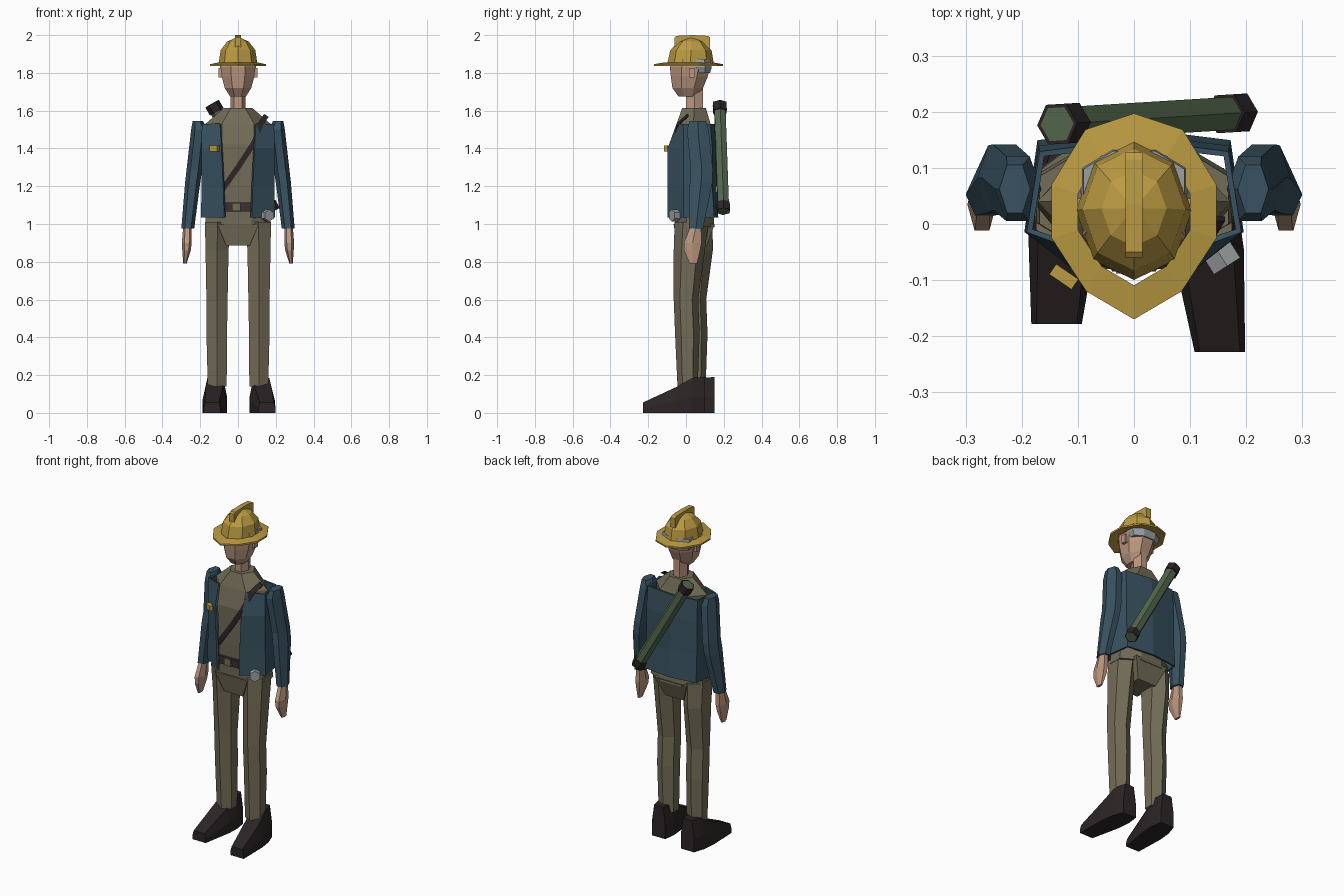
import bpy, bmesh, math
from mathutils import Vector

cube = bpy.data.objects.get("Cube")
if cube:
    bpy.data.objects.remove(cube, do_unlink=True)


def material(name, r, g, b):
    m = bpy.data.materials.new(name)
    m.use_nodes = True
    m.diffuse_color = (r, g, b, 1)
    m.node_tree.nodes["Principled BSDF"].inputs["Base Color"].default_value = (r, g, b, 1)
    return m


KHAKI = material("khaki cloth", .17, .15, .095)
BLUE = material("blue jacket", .04, .085, .12)
DARK = material("dark leather", .025, .018, .019)
BELT = material("brown belt", .045, .032, .031)
SKIN = material("skin", .50, .31, .215)
YELLOW = material("helmet yellow", .50, .33, .055)
GREEN = material("tube green", .09, .14, .075)
GREY = material("grey", .33, .35, .36)


def add(name, bm, mat):
    bmesh.ops.recalc_face_normals(bm, faces=bm.faces)
    me = bpy.data.meshes.new(name)
    bm.to_mesh(me)
    bm.free()
    me.materials.append(mat)
    ob = bpy.data.objects.new(name, me)
    bpy.context.collection.objects.link(ob)
    return ob


def skin(name, rings, mat, caps=True, closed=True):
    """Bridge a stack of equal point rings."""
    bm = bmesh.new()
    vs = [[bm.verts.new(p) for p in r] for r in rings]
    n = len(rings[0])
    for a, b in zip(vs, vs[1:]):
        for i in range(n if closed else n - 1):
            j = (i + 1) % n
            bm.faces.new((a[i], a[j], b[j], b[i]))
    if caps:
        bm.faces.new(vs[0])
        bm.faces.new(vs[-1])
    return add(name, bm, mat)


def oval(z, x0, x1, y0, y1, n=6, phase=0.0):
    """Horizontal polygon that fills the given bounds."""
    pts = [(math.cos(phase + i * math.tau / n), math.sin(phase + i * math.tau / n)) for i in range(n)]
    mx, my = max(p[0] for p in pts), max(p[1] for p in pts)
    return [((x0 + x1) / 2 + p[0] / mx * (x1 - x0) / 2,
             (y0 + y1) / 2 + p[1] / my * (y1 - y0) / 2, z) for p in pts]


def stack(name, rows, mat, n=6, phase=0.0, caps=True):
    return skin(name, [oval(*r, n, phase) for r in rows], mat, caps)


def wide(z, w, y0, y1):
    return (z, -w, w, y0, y1)


def rod(name, a, b, r, mat, n=6):
    a, b = Vector(a), Vector(b)
    bm = bmesh.new()
    bmesh.ops.create_cone(bm, cap_ends=True, segments=n, radius1=r, radius2=r, depth=(b - a).length)
    rot = (b - a).to_track_quat('Z', 'Y')
    for v in bm.verts:
        v.co = rot @ v.co + (a + b) / 2
    return add(name, bm, mat)


def box(name, centre, size, mat, turn=0.0):
    bm = bmesh.new()
    bmesh.ops.create_cube(bm, size=1)
    for v in bm.verts:
        v.co = Vector(c * s for c, s in zip(v.co, size))
    ob = add(name, bm, mat)
    ob.location = centre
    ob.rotation_euler.z = turn
    return ob


OCT = math.pi / 8

# Torso, neck, head
stack("shirt", [wide(1.03, .165, -.06, .14), wide(1.2, .16, -.07, .135), wide(1.42, .172, -.075, .135),
                wide(1.53, .172, -.05, .13), wide(1.615, .075, -.02, .105)], KHAKI)
stack("neck", [wide(1.59, .04, 0, .09), wide(1.72, .04, 0, .09)], SKIN)
stack("head", [wide(1.675, .042, -.04, .06), wide(1.72, .07, -.072, .09), wide(1.78, .086, -.08, .115),
               wide(1.83, .092, -.085, .128), wide(1.88, .085, -.07, .12)], SKIN, 8, OCT)
stack("hair", [wide(1.80, .082, .035, .128), wide(1.83, .095, .02, .136),
               wide(1.87, .09, .02, .13)], GREY, 8, OCT)
for s, side in ((1, "left"), (-1, "right")):
    box(side + "_ear", (s * .094, .03, 1.80), (.016, .03, .05), SKIN)

# Helmet: dome, brim ring and crest
dome = [wide(1.845, .103, -.1, .148), wide(1.92, .092, -.083, .135),
        wide(1.965, .058, -.04, .095), wide(1.988, .008, .02, .036)]
stack("helmet_dome", dome, YELLOW, 8, math.pi / 2)
half = [(0, -.17), (.085, -.12), (.147, -.025), (.147, .07), (.087, .168), (0, .197)]
outline = half + [(-x, y) for x, y in half[-2:0:-1]]


def brim_ring(k, z):
    return [(x * k, .02 + (y - .02) * k, z) for x, y in outline]


skin("helmet_brim", [brim_ring(.68, 1.856), brim_ring(1, 1.846), brim_ring(1, 1.836),
                     brim_ring(.68, 1.844), brim_ring(.68, 1.856)], YELLOW, caps=False)
skin("helmet_crest", [[(x, y, z) for x, z in ((-.015, 1.93), (.015, 1.93), (.015, top), (-.015, top))]
                      for y, top in ((-.06, 1.988), (-.05, 1.996), (.035, 2.0), (.115, 1.996), (.127, 1.988))],
     YELLOW)

# Open jacket: a folded sheet with thickness


def jacket_row(z, gap, front, w, back):
    h = [(gap, front), (w, -.012), (w - .022, back - .02), (0, back)]
    return [(x, y, z) for x, y in h + [(-x, y) for x, y in h[-2::-1]]]


jacket = skin("jacket", [jacket_row(1.035, .07, -.092, .19, .165), jacket_row(1.2, .075, -.092, .188, .155),
                         jacket_row(1.4, .085, -.092, .188, .155), jacket_row(1.53, .092, -.045, .186, .145)],
              BLUE, caps=False, closed=False)
thick = jacket.modifiers.new("thickness", 'SOLIDIFY')
thick.thickness = .012
thick.offset = 0

# Arms, hands, legs and boots; the left leg steps slightly forward
for s, side in ((1, "left"), (-1, "right")):
    def limb(rows):
        return [(z, s * a, s * b, y0, y1) for z, a, b, y0, y1 in rows]

    stack(side + "_sleeve", limb([(1.50, .15, .225, .005, .115), (1.545, .185, .24, .02, .105),
                                  (1.50, .165, .248, .005, .12), (1.29, .19, .272, .025, .142),
                                  (1.22, .20, .28, .02, .14), (.975, .232, .30, .015, .09)][1:]), BLUE)
    stack(side + "_hand", limb([(.99, .245, .29, .025, .08), (.90, .245, .297, -.012, .082),
                                (.86, .25, .295, -.01, .075), (.79, .272, .29, .02, .058)]), SKIN)
    dy = 0 if s > 0 else .042
    stack(side + "_leg", limb([(1.01, .04, .175, -.06, .12 + dy / 2), (.86, .05, .172, -.065 + dy / 2, .10 + dy),
                               (.6, .055, .167, -.065 + dy, .065 + dy), (.42, .058, .167, -.058 + dy, .072 + dy),
                               (.14, .06, .16, -.045 + dy, .062 + dy)]), KHAKI, 6, math.pi / 6)
    # Boot sections from heel to toe: y, base half width, top half width, height
    toe = .153 if s > 0 else .138
    rings = []
    for y, b, t, h in ((.10, .045, .03, .19), (.03, .062, .042, .185), (-.045, .064, .045, .14),
                       (-.228, .045, .036, .055)):
        cx = s * (.115 + (toe - .115) * (.10 - y) / .328)
        k = y + (0 if s > 0 else .05)
        rings.append([(cx - b, k, 0), (cx + b, k, 0), (cx + b, k, h * .45), (cx + t, k, h),
                      (cx - t, k, h), (cx - b, k, h * .45)])
    skin(side + "_boot", rings, DARK)

# Pelvis
stack("trouser_waist", [wide(.985, .176, -.058, .15), wide(1.06, .168, -.06, .145)], KHAKI, 8, OCT)
stack("trouser_crotch", [wide(.885, .062, -.045, .11), wide(1.0, .11, -.066, .152)], KHAKI, 4, math.pi / 4)

# Belt and buckle
stack("belt", [wide(1.065, .168, -.077, .143), wide(1.113, .168, -.08, .143)], BELT)
box("belt_buckle", (-.01, -.082, 1.089), (.045, .012, .042), KHAKI)

# Chest strap, badge and hanging canister
strap = [(-.085, -.076, 1.18), (0, -.078, 1.30), (.085, -.08, 1.43), (.12, -.045, 1.53), (.15, .005, 1.575)]
skin("chest_strap", [[(x - .012, y, z + .008), (x + .012, y, z - .008), (x + .012, y + .008, z - .008),
                      (x - .012, y + .008, z + .008)] for x, y, z in strap], DARK)
box("badge", (-.125, -.094, 1.40), (.048, .022, .03), YELLOW, -.6)
rod("hanging_disc", (.145, -.042, 1.045), (.166, -.075, 1.045), .032, GREY)

# Back tube with end caps
top, low = Vector((-.137, .178, 1.637)), Vector((.187, .198, 1.067))
rod("back_tube", top, low, .034, GREEN)
rod("tube_top_cap", top, top.lerp(low, .075), .041, DARK)
rod("tube_bottom_cap", low.lerp(top, .075), low, .039, DARK)
